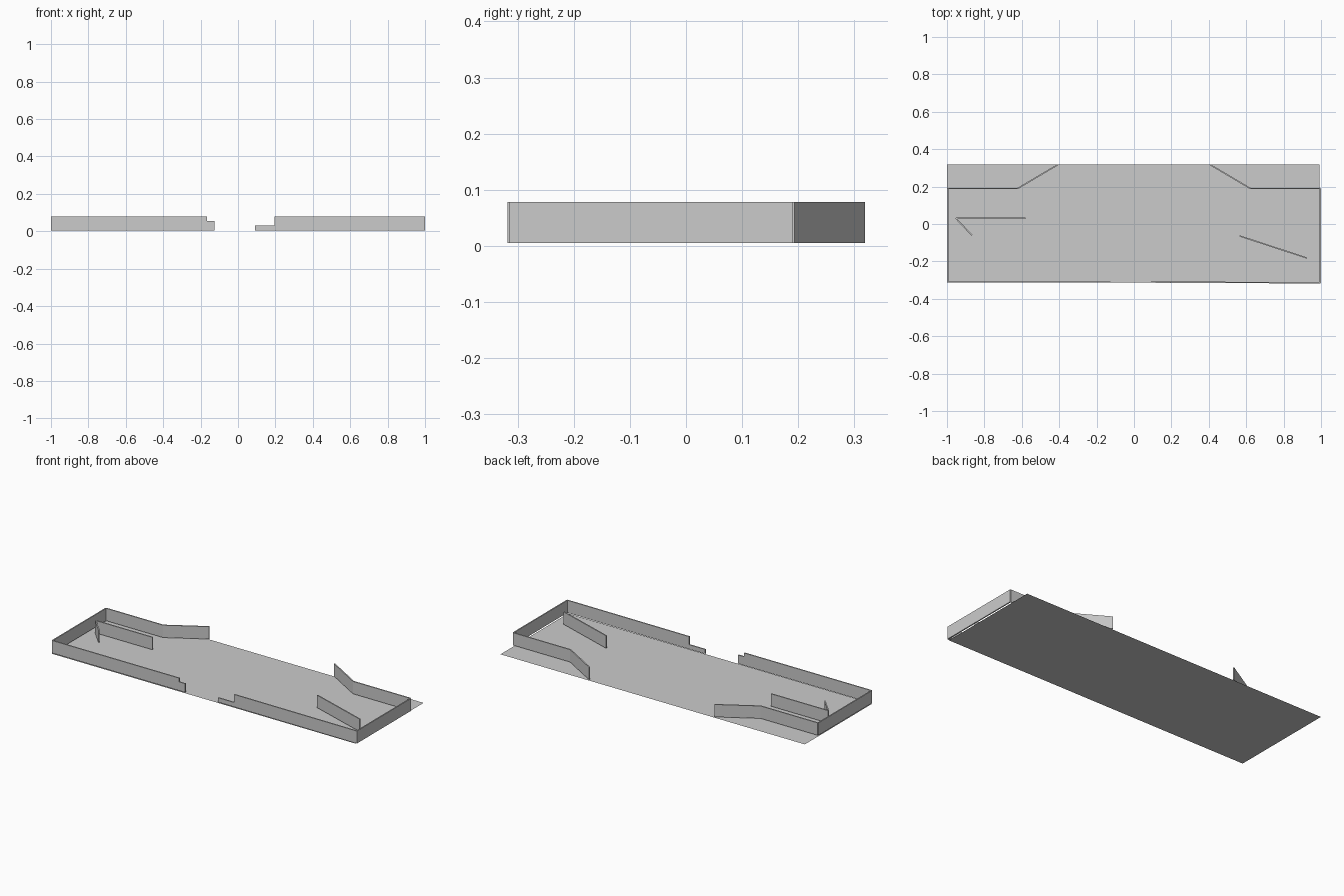
import bpy, bmesh
from mathutils import Vector

if "Cube" in bpy.data.objects:
    bpy.data.objects.remove(bpy.data.objects["Cube"])

THICK, LOW, HIGH = 0.007, 0.005, 0.0785


def make_object(name, bm):
    bmesh.ops.recalc_face_normals(bm, faces=bm.faces)
    mesh = bpy.data.meshes.new(name)
    bm.to_mesh(mesh)
    bm.free()
    obj = bpy.data.objects.new(name, mesh)
    bpy.context.collection.objects.link(obj)


def wall(name, path, step=None):
    """Thin upright wall along a mitred path; step = (length, height) of a lower tail end."""
    pts = [Vector(p) for p in path]
    heights = [HIGH] * (len(pts) - 1)
    if step:
        d = (pts[-1] - pts[-2]).normalized()
        pts.insert(-1, pts[-1] - d * step[0])
        heights.append(step[1])
    dirs = [(b - a).normalized() for a, b in zip(pts, pts[1:])]
    norms = [Vector((-d.y, d.x)) for d in dirs]
    offs = []
    for i in range(len(pts)):
        a, b = norms[max(i - 1, 0)], norms[min(i, len(norms) - 1)]
        m = (a + b).normalized()
        offs.append(m * (THICK / 2 / m.dot(b)))
    bm = bmesh.new()
    for i, top in enumerate(heights):
        ring = [pts[i] - offs[i], pts[i + 1] - offs[i + 1],
                pts[i + 1] + offs[i + 1], pts[i] + offs[i]]
        lo = [bm.verts.new((p.x, p.y, LOW)) for p in ring]
        hi = [bm.verts.new((p.x, p.y, top)) for p in ring]
        bm.faces.new(lo)
        bm.faces.new(hi)
        for k in range(4):
            # skip the hidden joint between equal-height segments
            if k == 1 and i + 1 < len(heights) and heights[i + 1] == top:
                continue
            if k == 3 and i > 0 and heights[i - 1] >= top:
                continue
            n = (k + 1) % 4
            bm.faces.new((lo[k], lo[n], hi[n], hi[k]))
    bmesh.ops.remove_doubles(bm, verts=bm.verts, dist=1e-5)
    make_object(name, bm)


# Flat floor sheet
bm = bmesh.new()
bm.faces.new([bm.verts.new((x, y, 0)) for x, y in
              ((-1, -0.314), (0.991, -0.314), (0.991, 0.318), (-1, 0.318))])
make_object("floor", bm)

# Side walls
wall("left_side_wall", [(-0.9965, -0.311), (-0.9965, 0.19)])
wall("right_side_wall", [(0.9965, -0.3145), (0.9965, 0.19)])

# Front walls with lowered ends at the entrance
wall("front_wall_left", [(-0.9965, -0.3105), (-0.126, -0.3105)], (0.039, 0.056))
wall("front_wall_right", [(0.9965, -0.3145), (0.09, -0.3105)], (0.105, 0.031))

# Back walls that flare outwards
for name, s in (("left", -1), ("right", 1)):
    wall("back_wall_" + name,
         [(s * 0.9965, 0.19), (s * 0.622, 0.19), (s * 0.409, 0.316)])

# Free-standing inner partitions
wall("inner_partition_left", [(-0.953, 0.031), (-0.58, 0.031)])
wall("inner_return_left", [(-0.953, 0.031), (-0.867, -0.06)])
wall("inner_partition_right", [(0.565, -0.064), (0.925, -0.182)])
